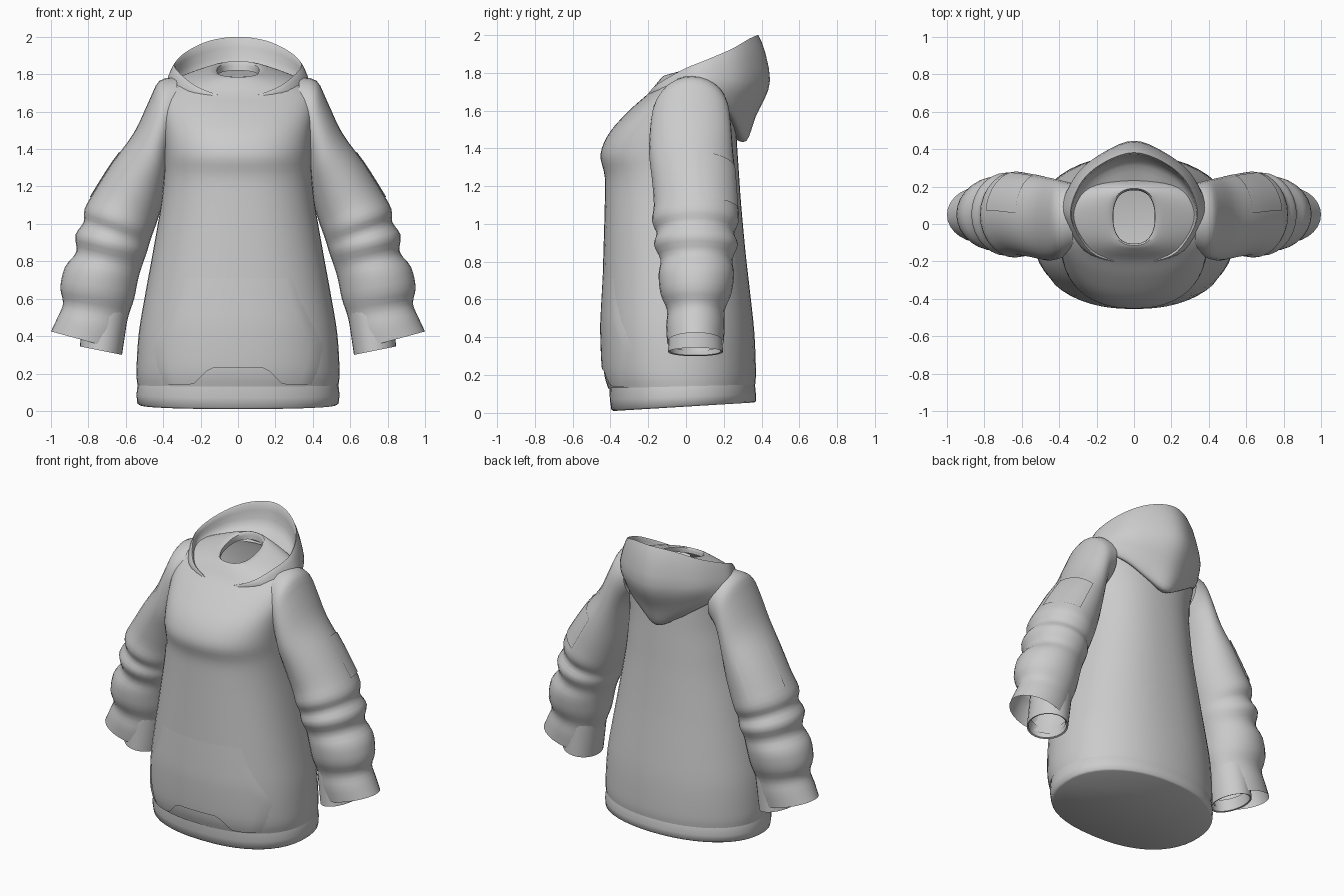
import bpy, math
from mathutils import Vector


def catmull(rows, k):
    """Smoothly interpolate a list of equal-length number tuples."""
    out, n = [], len(rows)
    for i in range(n - 1):
        a, b, c, d = rows[max(i - 1, 0)], rows[i], rows[i + 1], rows[min(i + 2, n - 1)]
        for j in range(k):
            t = j / k
            out.append(tuple(0.5 * (2 * q + (r - p) * t + (2 * p - 5 * q + 4 * r - s) * t * t
                                    + (3 * q - p - 3 * r + s) * t ** 3)
                             for p, q, r, s in zip(a, b, c, d)))
    return out + [tuple(rows[-1])]


def skin(name, grid, closed=True, cap=False, mirror=False, angle=40):
    """Join rows of points into a surface."""
    m = len(grid[0])
    verts = [tuple(p) for row in grid for p in row]
    faces = []
    for i in range(len(grid) - 1):
        for j in range(m if closed else m - 1):
            k = (j + 1) % m
            faces.append((i * m + j, i * m + k, (i + 1) * m + k, (i + 1) * m + j))
    if cap:
        faces.append(tuple(reversed(range(m))))
    me = bpy.data.meshes.new(name)
    me.from_pydata(verts, [], faces)
    ob = bpy.data.objects.new(name, me)
    bpy.context.collection.objects.link(ob)
    if mirror:
        ob.modifiers.new("mirror", 'MIRROR')
    bpy.ops.object.select_all(action='DESELECT')
    ob.select_set(True)
    bpy.context.view_layer.objects.active = ob
    bpy.ops.object.shade_smooth_by_angle(angle=math.radians(angle))
    return ob


N = 48
POW = 2.3


def body_ring(r):
    """Ring from half width, front y, back y, front z, back z."""
    w, yf, yb, zf, zb = r
    pts = []
    for j in range(N):
        t = 2 * math.pi * j / N
        c, s = math.cos(t), math.sin(t)
        p = POW if s < 0 or zf > .9 else 2.12 + .2 * zf   # rounder at the lower back
        x = w * math.copysign(abs(c) ** (2 / p), c)
        v = math.copysign(abs(s) ** (2 / p), s)
        pts.append((x, (yf + yb) / 2 + (yb - yf) / 2 * v, (zf + zb) / 2 + (zb - zf) / 2 * v))
    return pts


# Torso: from hem overhang up over the chest to the neck hole
torso = catmull([
    (.538, -.412, .366, .13, .15), (.543, -.435, .37, .22, .22), (.53, -.445, .362, .42, .42),
    (.495, -.443, .34, .63, .63), (.455, -.437, .315, .85, .85), (.412, -.43, .292, 1.1, 1.1),
    (.395, -.43, .28, 1.25, 1.27), (.392, -.452, .27, 1.37, 1.42), (.40, -.40, .262, 1.49, 1.56),
    (.415, -.29, .25, 1.61, 1.68), (.395, -.2, .235, 1.69, 1.775), (.27, -.15, .215, 1.75, 1.835),
    (.125, -.115, .19, 1.785, 1.87), (.115, -.105, .18, 1.75, 1.82)], 4)
skin("torso", [body_ring(r) for r in torso])

# Hem band, closed underneath
hem = [(.525, -.385, .36, .01, .055), (.538, -.395, .37, .018, .062), (.543, -.403, .37, .07, .1),
       (.537, -.405, .365, .13, .15), (.525, -.405, .355, .17, .18)]
skin("hem_band", [body_ring(r) for r in hem], cap=True, angle=60)


# Front pocket laid on the belly
def front_y(x, z):
    for a, b in zip(torso, torso[1:]):
        if a[3] <= z <= b[3]:
            f = (z - a[3]) / (b[3] - a[3])
            w, yf, yb = (a[i] + (b[i] - a[i]) * f for i in range(3))
            s = max(0, 1 - abs(x / w) ** POW) ** (1 / POW)
            return (yf + yb) / 2 - (yb - yf) / 2 * s
    return -.4


pocket = []
for w, z in catmull([(.31, .71), (.34, .60), (.40, .47), (.46, .36), (.44, .24), (.40, .14)], 3):
    row = []
    for j in range(25):
        u = -1 + j / 12
        lift = -.003 if abs(u) > .99 else .009 * min(1, (.71 - z) / .25)
        notch = .09 * min(1, max(0, (.24 - abs(u * w)) / .09)) * max(0, (.3 - z) / .16)
        zz = z + notch
        row.append((u * w, front_y(u * w, zz) - lift, zz))
    pocket.append(row)
skin("pocket", pocket, closed=False)


# Sleeves: rings from inner (x,z), outer (x,z), front y, back y
def sleeve_ring(r, scale=1, t0=0, t1=360, n=28):
    xi, zi, xo, zo, y0, y1 = r
    c = Vector(((xi + xo) / 2, (y0 + y1) / 2, (zi + zo) / 2))
    u = Vector(((xo - xi) / 2, 0, (zo - zi) / 2)) * scale
    v = Vector((0, (y1 - y0) / 2 * scale, 0))
    full = t1 - t0 == 360
    pts = []
    for j in range(n):
        t = math.radians(t0 + (t1 - t0) * j / (n if full else n - 1))
        pts.append(c + u * math.cos(t) + v * math.sin(t))
    return pts


sleeve = catmull([
    (.30, 1.46, .33, 1.785, -.14, .215), (.335, 1.40, .42, 1.765, -.175, .23),
    (.36, 1.34, .475, 1.66, -.19, .24), (.375, 1.25, .555, 1.49, -.195, .25),
    (.395, 1.14, .67, 1.33, -.18, .265), (.43, 1.02, .765, 1.18, -.17, .275),
    (.455, .95, .82, 1.08, -.18, .28), (.475, .89, .825, 1.01, -.155, .255),
    (.49, .84, .87, .94, -.17, .275), (.515, .77, .865, .85, -.135, .245),
    (.535, .70, .925, .77, -.145, .255), (.555, .60, .95, .66, -.135, .24),
    (.585, .51, .935, .575, -.10, .205), (.605, .42, .965, .50, -.105, .205),
    (.63, .325, 1.0, .425, -.10, .20)], 3)
skin("sleeve", [sleeve_ring(r) for r in sleeve], mirror=True, angle=60)

# Patch on the back of each upper sleeve
skin("sleeve_patch", [sleeve_ring(r, 1.03, 5, 75, 10) for r in sleeve[11:17]],
     closed=False, mirror=True)

# Inner cuff tube showing below each sleeve
cuff = [(.545, .72, .80, .76, -.07, .18), (.59, .50, .83, .54, -.085, .19),
        (.62, .30, .845, .345, -.095, .195), (.63, .305, .835, .347, -.085, .185),
        (.62, .38, .82, .42, -.08, .18)]
skin("cuff", [sleeve_ring(r) for r in cuff], mirror=True, angle=60)

# Hood hanging open at the back: half curves from front tip to centre back
hood_half = [
    # lining at the neck
    [(.10, -.17, 1.67), (.20, -.10, 1.70), (.25, .02, 1.74), (.25, .10, 1.76), (.20, .18, 1.77),
     (.10, .20, 1.78), (0, .22, 1.78)],
    # lining middle
    [(.10, -.19, 1.68), (.22, -.13, 1.71), (.31, 0, 1.76), (.315, .1, 1.79), (.25, .23, 1.82),
     (.13, .31, 1.84), (0, .34, 1.85)],
    # rim
    [(.11, -.20, 1.69), (.23, -.15, 1.74), (.325, -.01, 1.82), (.335, .10, 1.865),
     (.27, .24, 1.925), (.15, .335, 1.98), (0, .382, 2.0)],
    # outer bulge
    [(.13, -.20, 1.675), (.27, -.14, 1.71), (.365, .01, 1.755), (.375, .12, 1.765),
     (.30, .275, 1.76), (.16, .385, 1.76), (0, .445, 1.76)],
    # lower bulge
    [(.14, -.19, 1.665), (.29, -.10, 1.69), (.375, .04, 1.70), (.37, .15, 1.685),
     (.275, .265, 1.65), (.145, .335, 1.60), (0, .37, 1.57)],
    # bottom edge tucked onto the back
    [(.14, -.17, 1.66), (.28, -.07, 1.68), (.345, .06, 1.67), (.335, .16, 1.64), (.25, .24, 1.58),
     (.13, .285, 1.50), (0, .32, 1.44)],
    [(.13, -.15, 1.66), (.27, -.05, 1.68), (.33, .06, 1.67), (.31, .14, 1.65), (.23, .2, 1.60),
     (.12, .24, 1.52), (0, .255, 1.45)]]


def hood_row(half):
    full = half + [(-x, y, z) for x, y, z in half[-2::-1]]
    return catmull(full, 4)


curves = [hood_row(h) for h in hood_half]
columns = [catmull([c[j] for c in curves], 4) for j in range(len(curves[0]))]
skin("hood", columns, closed=False, angle=50)
